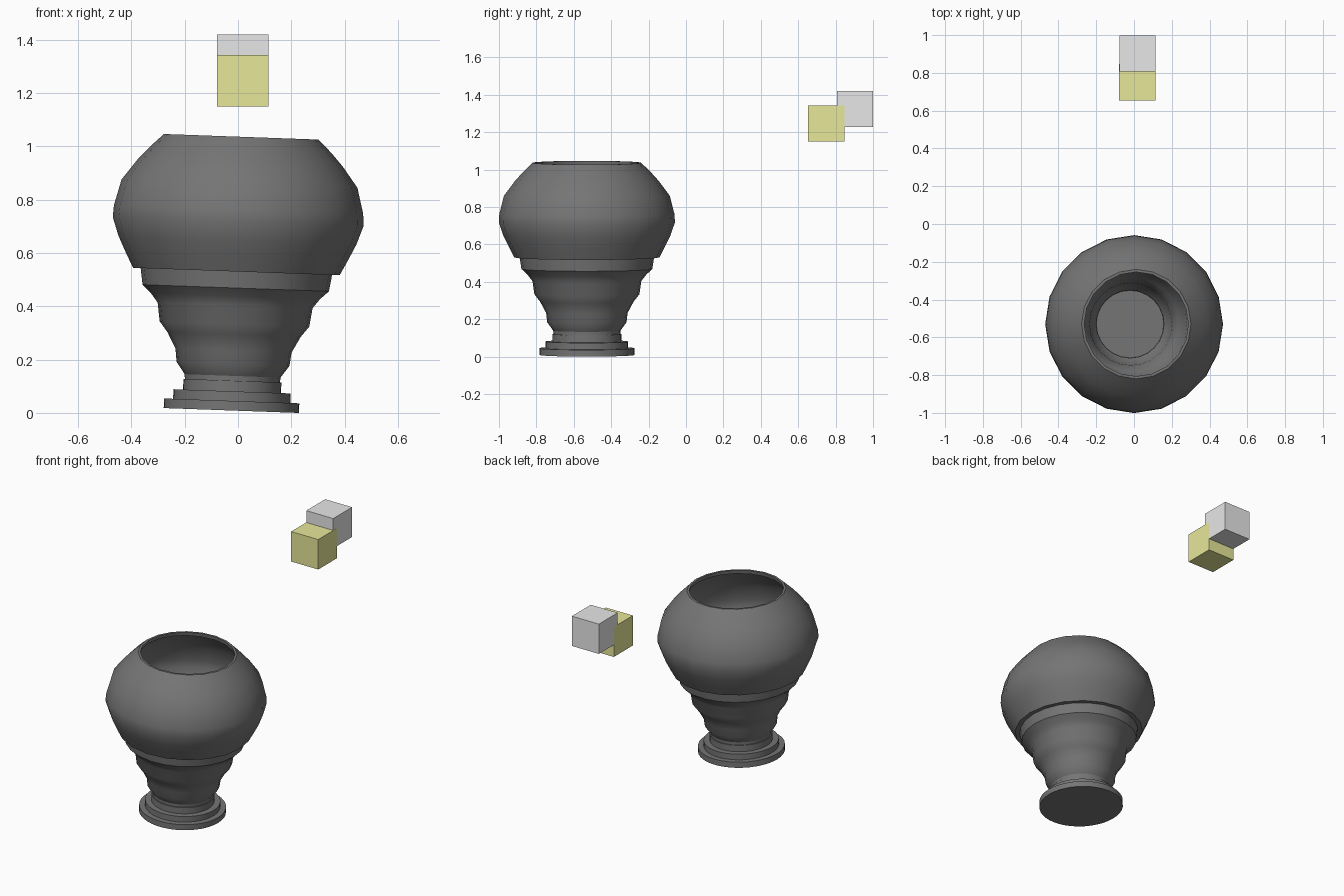
import bpy, bmesh, math
from mathutils import Matrix, Vector

cube = bpy.data.objects.get("Cube")
if cube:
    bpy.data.objects.remove(cube, do_unlink=True)


def material(name, color):
    m = bpy.data.materials.new(name)
    m.diffuse_color = (*color, 1)
    m.use_nodes = True
    for node in m.node_tree.nodes:
        if node.type == 'BSDF_PRINCIPLED':
            node.inputs["Base Color"].default_value = (*color, 1)
    return m


stone = material("dark grey", (0.178, 0.178, 0.178))
grey = material("light grey", (0.8, 0.8, 0.8))
yellow = material("pale yellow", (0.8, 0.8, 0.32))

# The whole urn leans slightly toward +x
LEAN = Matrix.Translation((-0.025, -0.53, 0.009)) @ Matrix.Rotation(0.036, 4, 'Y')


def add_mesh(name, bm, mat):
    mesh = bpy.data.meshes.new(name)
    bm.to_mesh(mesh)
    bm.free()
    mesh.materials.append(mat)
    ob = bpy.data.objects.new(name, mesh)
    bpy.context.collection.objects.link(ob)
    return ob


def lathe(name, profile, sides):
    """Spin (radius, height) points around the urn's axis."""
    bm = bmesh.new()
    verts = [bm.verts.new((0, -r, h)) for r, h in profile]
    edges = [bm.edges.new(pair) for pair in zip(verts, verts[1:])]
    bmesh.ops.spin(bm, geom=verts + edges, cent=(0, 0, 0), axis=(0, 0, 1),
                   angle=math.tau, steps=sides, use_merge=True)
    bmesh.ops.remove_doubles(bm, verts=bm.verts, dist=0.0005)
    bmesh.ops.recalc_face_normals(bm, faces=bm.faces)
    ob = add_mesh(name, bm, stone)
    ob.matrix_world = LEAN
    bpy.ops.object.select_all(action='DESELECT')
    ob.select_set(True)
    bpy.context.view_layer.objects.active = ob
    bpy.ops.object.shade_smooth_by_angle(angle=math.radians(30))
    return ob


# Stepped round foot, whose top is the floor of the urn
lathe("foot", [(0, 0), (0.254, 0), (0.254, 0.036), (0.22, 0.036), (0.22, 0.072),
               (0.184, 0.072), (0.184, 0.112), (0, 0.112)], 40)

# Ribbed lower body
lathe("ribbed_body", [(0.178, 0.1), (0.18, 0.13), (0.212, 0.175), (0.218, 0.225),
                      (0.25, 0.285), (0.281, 0.325), (0.291, 0.395), (0.318, 0.43),
                      (0.35, 0.46), (0.36, 0.525)], 24)

# Wide bowl with a ledge below and a thin lip at the mouth
lathe("bowl", [(0.356, 0.522), (0.388, 0.522), (0.418, 0.58), (0.447, 0.64),
               (0.471, 0.71), (0.468, 0.755), (0.443, 0.852), (0.385, 0.93),
               (0.34, 0.98), (0.29, 1.028), (0.276, 1.028), (0.28, 1.005)], 20)


# Two floating cubes
def block(name, y, z, size, mat):
    bm = bmesh.new()
    bmesh.ops.create_cube(bm, size=size)
    ob = add_mesh(name, bm, mat)
    ob.location = Vector((0.018, y, z))


block("yellow_cube", 0.75, 1.247, 0.193, yellow)
block("grey_cube", 0.903, 1.324, 0.192, grey)
